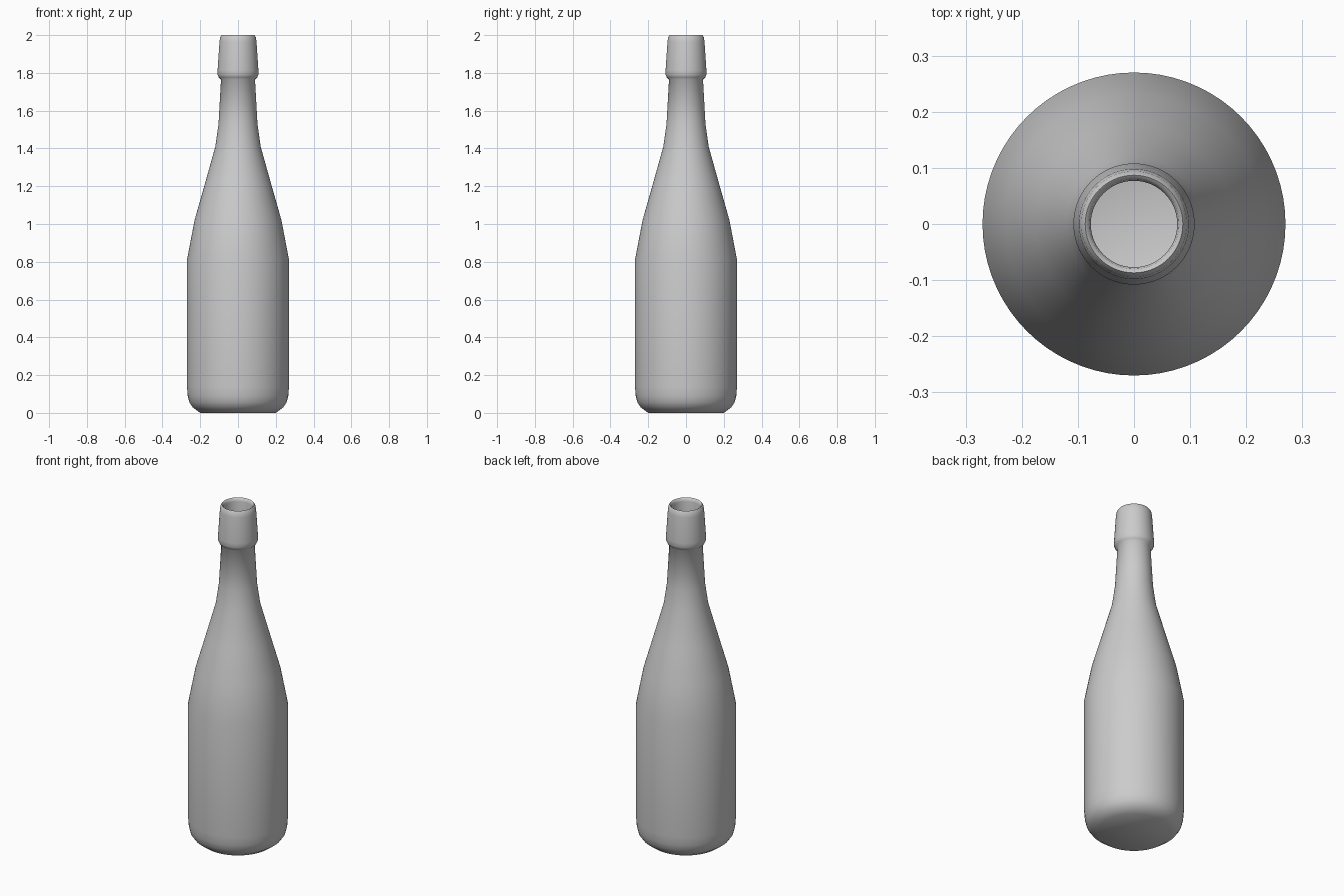
import bpy, bmesh, math

if "Cube" in bpy.data.objects:
    bpy.data.objects.remove(bpy.data.objects["Cube"])

# Outer profile from base centre up to the lip (radius, height)
outer = [(0, 0), (0.20, 0), (0.24, 0.03), (0.257, 0.055), (0.266, 0.09), (0.27, 0.14),
         (0.27, 0.81), (0.23, 1.02), (0.176, 1.21), (0.12, 1.41), (0.103, 1.53),
         (0.09, 1.765), (0.102, 1.777), (0.108, 1.79), (0.108, 1.815),
         (0.098, 1.965), (0.094, 1.99), (0.087, 2.0)]
# Inner wall from the lip down to the floor
inner = [(0.08, 1.995), (0.077, 1.98), (0.077, 1.55), (0.102, 1.40), (0.158, 1.20),
         (0.211, 1.01), (0.25, 0.80), (0.25, 0.14), (0.235, 0.06), (0.20, 0.02), (0, 0.02)]

# Spin the profile into a bottle
bm = bmesh.new()
verts = [bm.verts.new((r, 0, z)) for r, z in outer + inner]
edges = [bm.edges.new(pair) for pair in zip(verts, verts[1:])]
bmesh.ops.spin(bm, geom=verts + edges, cent=(0, 0, 0), axis=(0, 0, 1),
               angle=2 * math.pi, steps=72, use_merge=False)
bmesh.ops.remove_doubles(bm, verts=bm.verts[:], dist=0.0005)
bmesh.ops.recalc_face_normals(bm, faces=bm.faces[:])
mesh = bpy.data.meshes.new("bottle")
bm.to_mesh(mesh)
bm.free()

bottle = bpy.data.objects.new("bottle", mesh)
bpy.context.collection.objects.link(bottle)
bpy.context.view_layer.objects.active = bottle
bottle.select_set(True)
bpy.ops.object.shade_smooth_by_angle(angle=math.radians(50))
